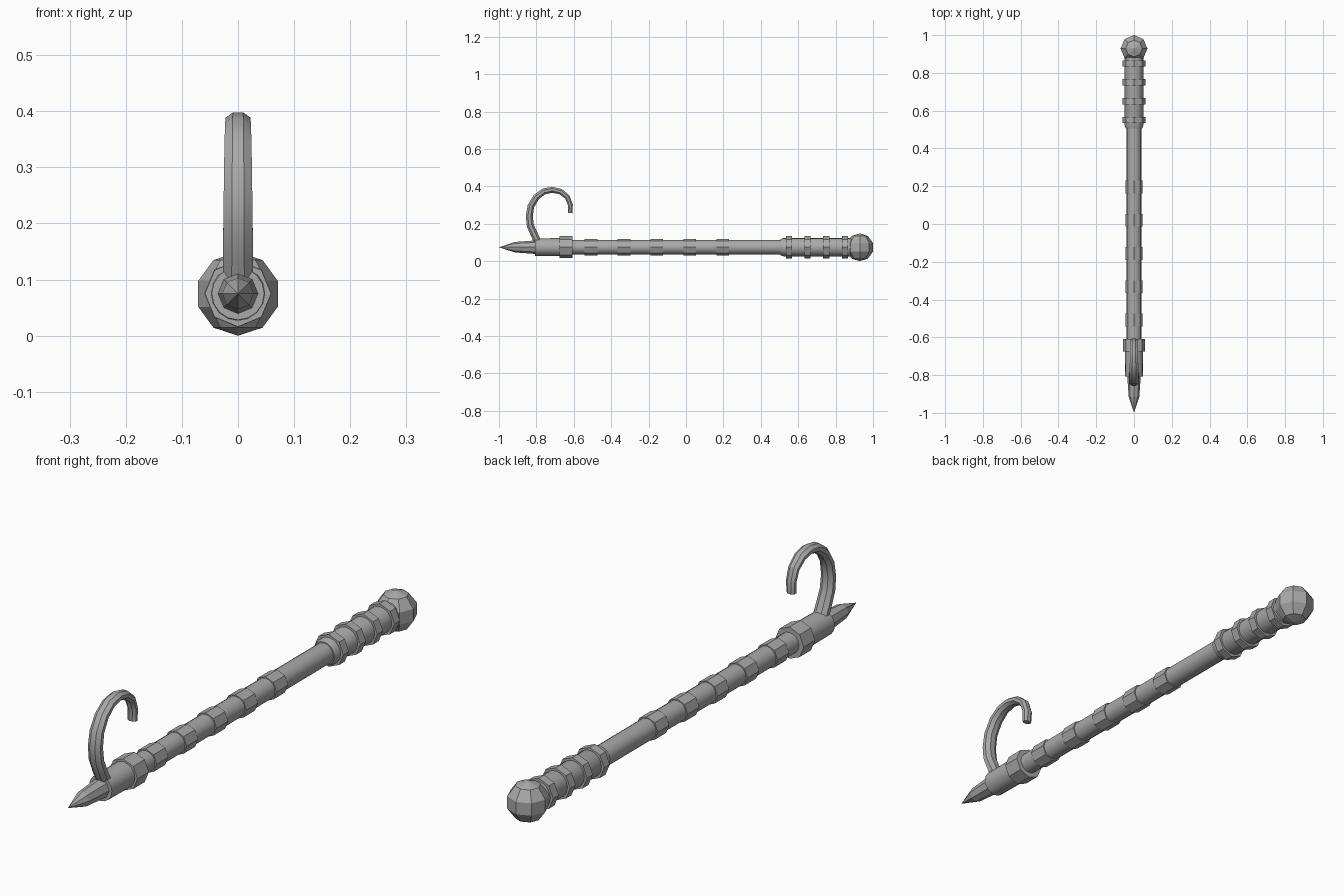
import bpy, bmesh, math
from mathutils import Vector

if "Cube" in bpy.data.objects:
    bpy.data.objects.remove(bpy.data.objects["Cube"])

AXIS_Z = 0.075

grey = bpy.data.materials.new("plain_grey")
grey.diffuse_color = (0.4, 0.4, 0.4, 1)
grey.use_nodes = True
grey.node_tree.nodes["Principled BSDF"].inputs["Base Color"].default_value = grey.diffuse_color


def finish(name, bm, smooth=True):
    bmesh.ops.recalc_face_normals(bm, faces=bm.faces)
    me = bpy.data.meshes.new(name)
    bm.to_mesh(me)
    bm.free()
    ob = bpy.data.objects.new(name, me)
    bpy.context.collection.objects.link(ob)
    me.materials.append(grey)
    bpy.ops.object.select_all(action='DESELECT')
    ob.select_set(True)
    bpy.context.view_layer.objects.active = ob
    if smooth:
        bpy.ops.object.shade_smooth_by_angle(angle=math.radians(30))
    return ob


def skin(name, rings, smooth=True):
    """Closed tube through a list of point rings."""
    bm = bmesh.new()
    vs = [[bm.verts.new(p) for p in r] for r in rings]
    n = len(vs[0])
    for a, b in zip(vs, vs[1:]):
        for i in range(n):
            j = (i + 1) % n
            bm.faces.new((a[i], a[j], b[j], b[i]))
    bm.faces.new(vs[0])
    bm.faces.new(vs[-1])
    bmesh.ops.remove_doubles(bm, verts=bm.verts, dist=1e-5)
    return finish(name, bm, smooth)


def turned(name, profile, sides, smooth=True):
    """Lathe (y, radius) pairs around the staff axis."""
    rings = []
    for y, r in profile:
        rings.append([(r * math.sin(math.tau * i / sides), y,
                       AXIS_Z + r * math.cos(math.tau * i / sides))
                      for i in range(sides)])
    return skin(name, rings, smooth)


# Staff and its bands
turned("staff", [(-0.7, 0.039), (0.6, 0.039)], 16)
for k in range(5):
    y = -0.508 + 0.176 * k
    turned(f"staff_band_{k + 1}", [(y - 0.034, 0.045), (y + 0.034, 0.045)], 8, False)

# Front socket with collar
turned("socket", [(-0.808, 0.047), (-0.61, 0.049)], 16)
turned("socket_collar", [(-0.675, 0.059), (-0.608, 0.059)], 8, False)

# Pointed spike
turned("spike", [(-0.79, 0.037), (-0.915, 0.028), (-1.0, 0.000001)], 8, False)

# Handle grip, its rings and end knob
turned("grip", [(0.505, 0.043), (0.522, 0.049), (0.9, 0.049)], 16)
for k in range(4):
    y = 0.55 + 0.1 * k
    turned(f"grip_ring_{k + 1}", [(y - 0.0165, 0.06), (y + 0.0165, 0.06)], 8, False)

bm = bmesh.new()
bmesh.ops.create_uvsphere(bm, u_segments=8, v_segments=5, radius=0.0745)
bmesh.ops.translate(bm, verts=bm.verts, vec=(0, 0.929, 0.0745))
finish("knob", bm, False)

# Curved hook: octagonal section swept along a path, tapering to the tip
path = [Vector((0, y, z)) for y, z in [
    (-0.785, 0.09), (-0.81, 0.14), (-0.832, 0.19), (-0.838, 0.24), (-0.829, 0.295),
    (-0.80, 0.343), (-0.76, 0.373), (-0.715, 0.382), (-0.67, 0.372),
    (-0.634, 0.343), (-0.618, 0.30), (-0.62, 0.257)]]
rings = []
for i, p in enumerate(path):
    t = (path[min(i + 1, len(path) - 1)] - path[max(i - 1, 0)]).normalized()
    side = Vector((0, t.z, -t.y))
    f = i / (len(path) - 1)
    s = 1 - 0.15 * f - 0.25 * f * f
    w, d = 0.0295 * s, 0.0215 * s
    ring = []
    for k in range(8):
        a = math.tau * (k + 0.5) / 8
        ring.append(p + Vector((w * math.cos(a), 0, 0)) + side * d * math.sin(a))
    rings.append(ring)
skin("hook", rings)
